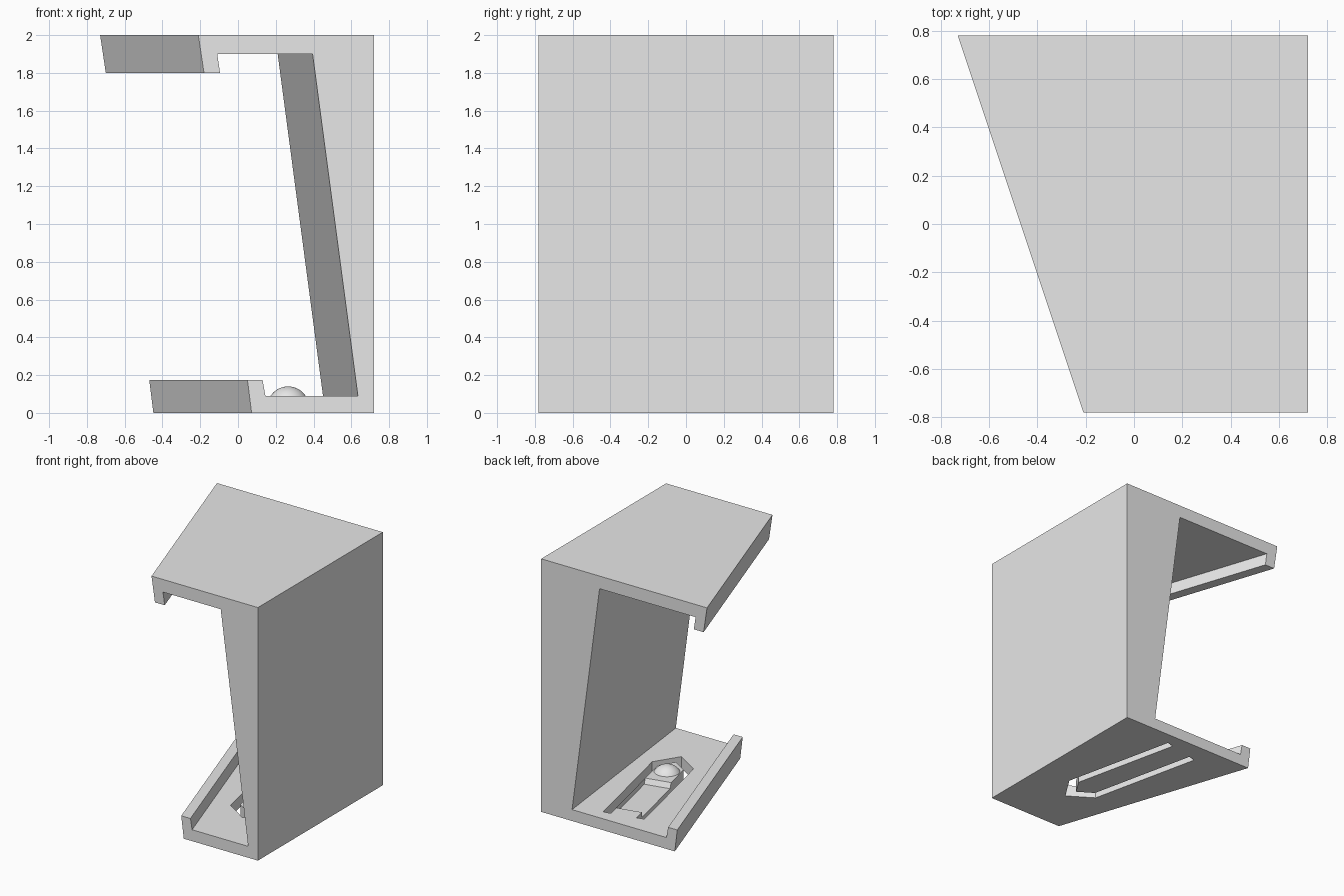
import bpy, bmesh
from mathutils import Vector

cube = bpy.data.objects.get("Cube")
if cube:
    bpy.data.objects.remove(cube, do_unlink=True)

grey = bpy.data.materials.new("plain_grey")
grey.use_nodes = True
colour = (0.8, 0.8, 0.8, 1)
grey.diffuse_color = colour
grey.node_tree.nodes["Principled BSDF"].inputs["Base Color"].default_value = colour

DEPTH = 0.78
TIP = Vector((0.324, -0.405, 0))       # pointed end of the spring tongue
ALONG = Vector((-0.217, 0.976, 0))     # tongue direction, tip to root
ACROSS = Vector((0.976, 0.217, 0))
UP = Vector((0, 0, 1))


def finish(name, bm):
    bmesh.ops.recalc_face_normals(bm, faces=bm.faces)
    mesh = bpy.data.meshes.new(name)
    bm.to_mesh(mesh)
    bm.free()
    mesh.materials.append(grey)
    obj = bpy.data.objects.new(name, mesh)
    bpy.context.collection.objects.link(obj)
    return obj


def loft(name, start, end):
    """Solid between two matching outlines."""
    bm = bmesh.new()
    a = [bm.verts.new(p) for p in start]
    b = [bm.verts.new(p) for p in end]
    bm.faces.new(a)
    bm.faces.new(b[::-1])
    for i in range(len(a)):
        j = (i + 1) % len(a)
        bm.faces.new((a[i], a[j], b[j], b[i]))
    return finish(name, bm)


def tongue_point(t, p, z):
    return TIP + ALONG * t + ACROSS * p + UP * z


def cut(target, cutter):
    cutter.hide_render = True
    mod = target.modifiers.new("cut", "BOOLEAN")
    mod.operation, mod.solver, mod.object = "DIFFERENCE", "EXACT", cutter
    bpy.context.view_layer.objects.active = target
    bpy.ops.object.modifier_apply(modifier=mod.name)
    bpy.data.objects.remove(cutter, do_unlink=True)


# Bracket: front profile (x, z) and how far each point moves left at the back
LIP, WALL = 0.52, 0.185
profile = [
    (0.72, 0, 0), (0.72, 2, 0),
    (-0.21, 2, LIP), (-0.18, 1.8, LIP), (-0.095, 1.8, LIP), (-0.11, 1.9, LIP),
    (0.395, 1.9, WALL), (0.635, 0.09, WALL),
    (0.145, 0.09, LIP), (0.13, 0.175, LIP), (0.05, 0.175, LIP), (0.072, 0, LIP),
]
bracket = loft("bracket",
               [(x, -DEPTH, z) for x, z, s in profile],
               [(x - s, DEPTH, z) for x, z, s in profile])

# U-shaped slot that frees the tongue
outer = [(1.08, 0.16), (0.16, 0.16), (0, 0), (0.16, -0.16), (1.08, -0.16)]
inner = [(1.08, -0.1), (0.2, -0.1), (0.1, 0), (0.2, 0.1), (1.08, 0.1)]
slot = outer + inner
cut(bracket, loft("slot_cutter",
                  [tongue_point(t, p, -0.1) for t, p in slot],
                  [tongue_point(t, p, 0.13) for t, p in slot]))

# Recess that thins the tongue behind its pad
recess = [(0.98, 0.05), (0.98, 0.13), (0.435, 0.13), (0.435, 0.09), (0.455, 0.05)]
cut(bracket, loft("recess_cutter",
                  [tongue_point(t, -0.1, z) for t, z in recess],
                  [tongue_point(t, 0.1, z) for t, z in recess]))

# Detent dome on the pad
bm = bmesh.new()
bmesh.ops.create_uvsphere(bm, u_segments=48, v_segments=32, radius=0.111)
bmesh.ops.translate(bm, verts=bm.verts, vec=tongue_point(0.27, 0, 0.029))
cutplane = bmesh.ops.bisect_plane(bm, geom=bm.verts[:] + bm.edges[:] + bm.faces[:],
                                  plane_co=(0, 0, 0.085), plane_no=UP, clear_inner=True)
rim = [e for e in cutplane["geom_cut"] if isinstance(e, bmesh.types.BMEdge)]
bmesh.ops.edgeloop_fill(bm, edges=rim)
dome = finish("detent_dome", bm)
bpy.ops.object.select_all(action="DESELECT")
dome.select_set(True)
bpy.context.view_layer.objects.active = dome
bpy.ops.object.shade_smooth_by_angle()
